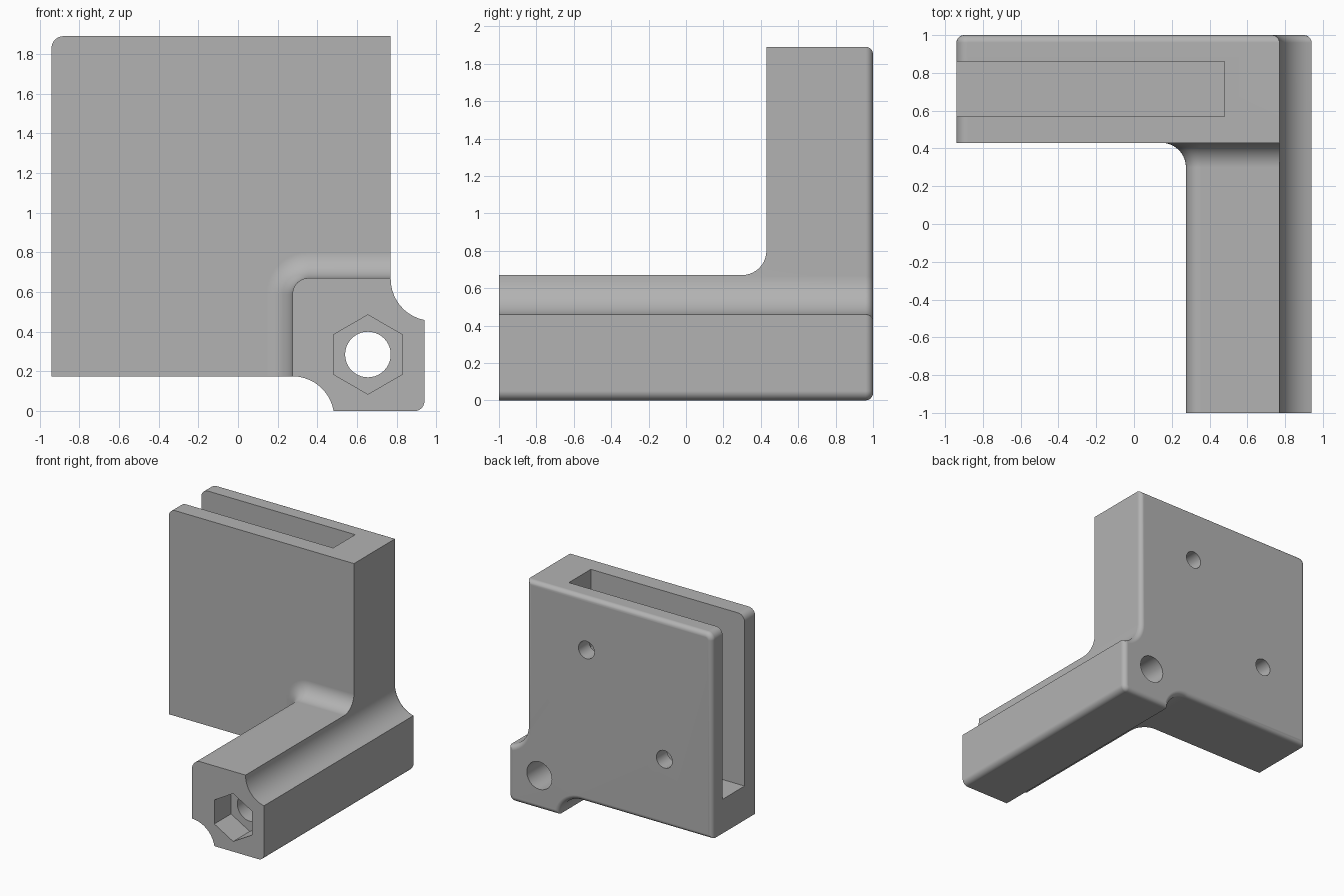
import bpy, bmesh, math

old = bpy.data.objects.get("Cube")
if old:
    bpy.data.objects.remove(old, do_unlink=True)

grey = bpy.data.materials.new("grey plastic")
grey.use_nodes = True
grey.diffuse_color = (0.45, 0.45, 0.45, 1)
grey.node_tree.nodes["Principled BSDF"].inputs["Base Color"].default_value = (0.45, 0.45, 0.45, 1)

LEFT, RIGHT, SIDE = -0.94, 0.94, 0.77      # overall sides, right side of the plate
BASE, TOP = 0.175, 1.89                    # plate bottom and top
PLATE_Y = 0.43
ARM_X, ARM_Z = 0.275, 0.67                 # arm left side and top
FILLET = 0.13


def arc(cx, cz, r, start, end, steps=10):
    """Points on an arc in the xz plane, angles in degrees."""
    angles = [math.radians(start + (end - start) * i / steps) for i in range(steps + 1)]
    return [(cx + r * math.cos(a), cz + r * math.sin(a)) for a in angles]


def loft(name, sections):
    """Solid through matching xz outlines; sections are (y, points)."""
    bm = bmesh.new()
    rings = [[bm.verts.new((x, y, z)) for x, z in pts] for y, pts in sections]
    n = len(rings[0])
    for a, b in zip(rings, rings[1:]):
        for i in range(n):
            j = (i + 1) % n
            bm.faces.new((a[i], a[j], b[j], b[i]))
    bm.faces.new(rings[0])
    bm.faces.new(rings[-1])
    bmesh.ops.remove_doubles(bm, verts=bm.verts, dist=1e-5)
    bmesh.ops.recalc_face_normals(bm, faces=bm.faces)
    mesh = bpy.data.meshes.new(name)
    bm.to_mesh(mesh)
    bm.free()
    mesh.materials.append(grey)
    obj = bpy.data.objects.new(name, mesh)
    bpy.context.collection.objects.link(obj)
    return obj


def prism(name, pts, y0, y1):
    return loft(name, [(y0, pts), (y1, pts)])


def combine(target, other, operation):
    """Apply a boolean and discard the helper."""
    mod = target.modifiers.new(operation, "BOOLEAN")
    mod.object, mod.operation, mod.solver = other, operation, "EXACT"
    bpy.context.view_layer.objects.active = target
    bpy.ops.object.modifier_apply(modifier=mod.name)
    bpy.data.objects.remove(other, do_unlink=True)


# Shared lower right outline: scoop, rounded corner, scoop
corner = (arc(ARM_X, -0.035, 0.21, 90, 9.6)
          + arc(RIGHT - 0.05, 0.05, 0.05, -90, 0)
          + arc(0.98, 0.665, 0.21, 259, 180))

# Plate, with its whole back rim rounded
plate_outline = [(LEFT, BASE)] + corner + [(SIDE, TOP)] + arc(LEFT + 0.06, TOP - 0.06, 0.06, 90, 180)
bracket = prism("bracket", plate_outline, PLATE_Y, 1)
bm = bmesh.new()
bm.from_mesh(bracket.data)
rim = [e for e in bm.edges if all(v.co.y > 0.99 for v in e.verts)]
bmesh.ops.bevel(bm, geom=rim, offset=0.04, offset_type="OFFSET", segments=6,
                profile=0.5, affect="EDGES")
bm.to_mesh(bracket.data)
bm.free()


# Arm, flaring into the plate with a concave fillet
def arm_outline(d):
    r = 0.08 + d
    return ([(ARM_X - d, BASE)] + corner + [(SIDE, ARM_Z + d)]
            + arc(ARM_X - d + r, ARM_Z + d - r, r, 90, 180))


sections = [(-1, arm_outline(0))]
for i in range(11):
    a = math.pi / 2 * i / 10
    sections.append((PLATE_Y - FILLET + FILLET * math.sin(a), arm_outline(FILLET * (1 - math.cos(a)))))
combine(bracket, loft("arm", sections), "UNION")

# Slot, open at the top and left
slot = [(LEFT - 1, 0.46), (0.48, 0.46), (0.48, TOP + 1), (LEFT - 1, TOP + 1)]
combine(bracket, prism("slot", slot, 0.57, 0.86), "DIFFERENCE")

# Nut pocket, bolt bore and two screw holes: (x, z, radius, y0, y1, sides, start angle)
for x, z, r, y0, y1, sides, start in (
        (0.655, 0.285, 0.2, -1.2, -0.78, 6, 30),
        (0.655, 0.285, 0.115, -1.2, 1.2, 40, 0),
        (0.22, 1.45, 0.073, 0.7, 1.2, 32, 0),
        (-0.5, 0.73, 0.073, 0.7, 1.2, 32, 0)):
    circle = arc(x, z, r, start, start + 360, sides)[:-1]
    combine(bracket, prism("hole", circle, y0, y1), "DIFFERENCE")

# Smooth shading with crisp edges and flat large faces
bpy.ops.object.select_all(action="DESELECT")
bracket.select_set(True)
bpy.context.view_layer.objects.active = bracket
bpy.ops.object.shade_smooth_by_angle(angle=math.radians(30))
weighted = bracket.modifiers.new("flat faces", "WEIGHTED_NORMAL")
weighted.keep_sharp = True
